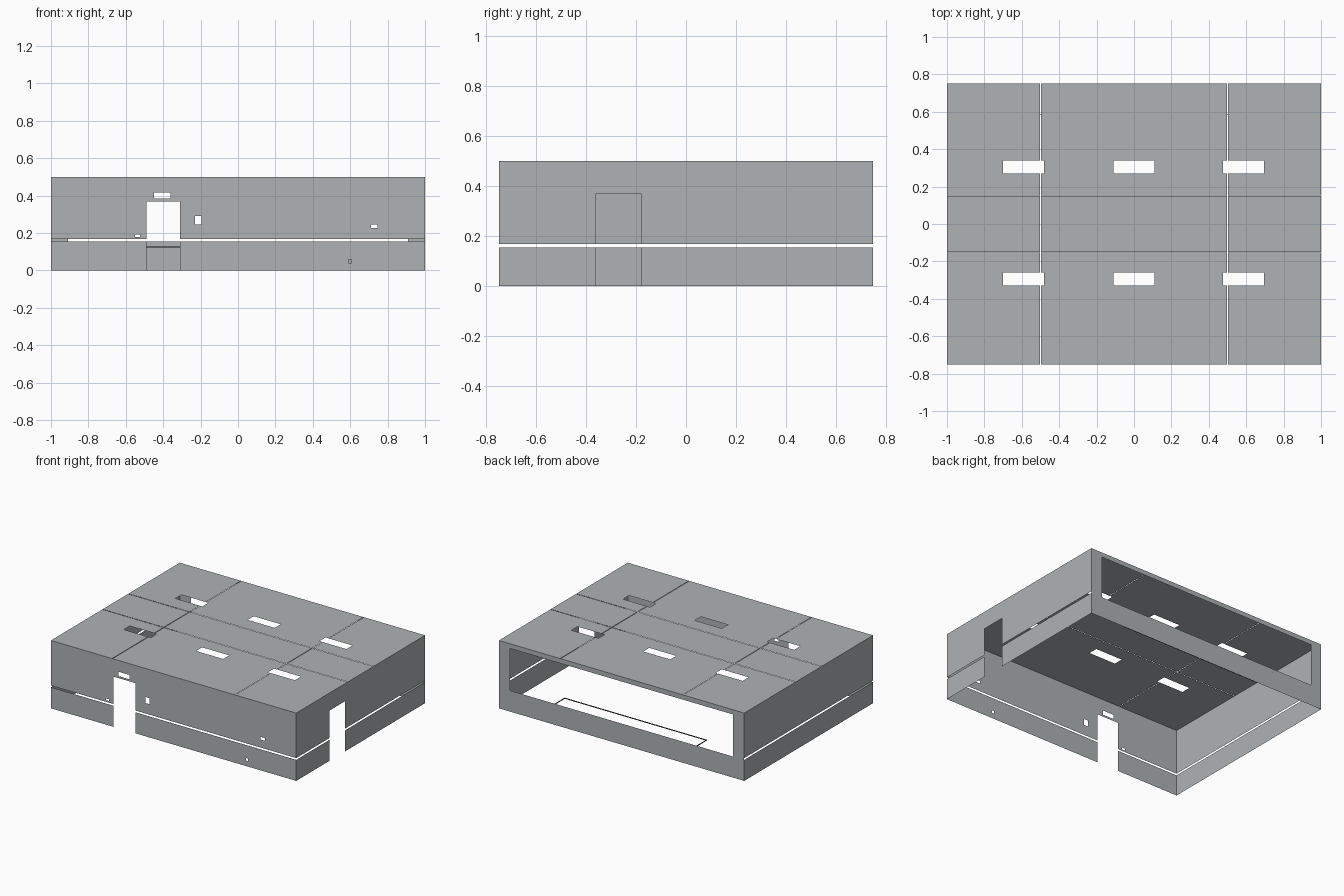
import bpy
import bmesh

cube = bpy.data.objects.get("Cube")
if cube:
    bpy.data.objects.remove(cube, do_unlink=True)

W, D, H = 1.0, 0.75, 0.5          # half width, half depth, height
SLIT = (0.155, 0.168)             # slot running around three walls


def make_material(name, rgb):
    mat = bpy.data.materials.new(name)
    mat.use_nodes = True
    color = (*rgb, 1.0)
    mat.diffuse_color = color
    mat.node_tree.nodes["Principled BSDF"].inputs["Base Color"].default_value = color
    return mat


grey = make_material("panel grey", (0.42, 0.45, 0.46))
dark = make_material("rim dark grey", (0.05, 0.05, 0.05))


def sheet(name, u_range, v_range, holes, place, flip=False):
    """Flat sheet with rectangular holes (u0, u1, v0, v1), placed by a mapping."""
    us = sorted({*u_range, *(u for h in holes for u in h[:2])})
    vs = sorted({*v_range, *(v for h in holes for v in h[2:])})
    bm = bmesh.new()
    verts = {}

    def vert(u, v):
        if (u, v) not in verts:
            verts[u, v] = bm.verts.new(place(u, v))
        return verts[u, v]

    for u0, u1 in zip(us, us[1:]):
        for v0, v1 in zip(vs, vs[1:]):
            cu, cv = (u0 + u1) / 2, (v0 + v1) / 2
            if any(a < cu < b and c < cv < d for a, b, c, d in holes):
                continue
            ring = [vert(u0, v0), vert(u1, v0), vert(u1, v1), vert(u0, v1)]
            bm.faces.new(ring[::-1] if flip else ring)
    mesh = bpy.data.meshes.new(name)
    bm.to_mesh(mesh)
    bm.free()
    obj = bpy.data.objects.new(name, mesh)
    bpy.context.collection.objects.link(obj)
    mesh.materials.append(grey)
    return obj


# Front wall: doorway, slot, sign opening and small service openings
sheet("front_wall", (-W, W), (0, H), [
    (-0.49, -0.31, 0, 0.37),
    (-W, W, *SLIT),
    (-0.45, -0.36, 0.385, 0.417),
    (-0.23, -0.195, 0.245, 0.29),
    (-0.55, -0.525, 0.18, 0.193),
    (0.71, 0.745, 0.227, 0.247),
    (0.592, 0.608, 0.04, 0.06),
], lambda u, v: (u, -D, v))

# Side walls: slot in both, doorway on one
sheet("left_wall", (-D, D), (0, H),
      [(-0.36, -0.18, 0, 0.37), (-D, D, *SLIT)], lambda u, v: (W, u, v))
sheet("right_wall", (-D, D), (0, H),
      [(-D, D, *SLIT)], lambda u, v: (-W, u, v), flip=True)

# Back wall: a frame around one wide opening
sheet("back_frame", (-W, W), (0, H),
      [(-0.91, 0.91, SLIT[0], 0.465)], lambda u, v: (u, D, v), flip=True)

# Ceiling: six light openings and narrow panel joints
lights = [(x, x + 0.22, y, y + 0.07)
          for x in (-0.7, -0.11, 0.475) for y in (-0.33, 0.27)]
joint = 0.0015
joints = [(x - joint, x + joint, -D, D) for x in (-0.5, 0.5)]
joints += [(-W, W, y - joint, y + joint) for y in (-0.15, 0.15)]
sheet("ceiling", (-W, W), (-D, D), lights + joints, lambda u, v: (u, v, H))


# Thin rim of a shelf behind the back opening
def bar(name, x0, x1, y0, y1, z0, z1):
    bpy.ops.mesh.primitive_cube_add(
        size=1, location=((x0 + x1) / 2, (y0 + y1) / 2, (z0 + z1) / 2))
    obj = bpy.context.object
    obj.name = name
    obj.scale = (x1 - x0, y1 - y0, z1 - z0)
    obj.data.materials.append(dark)


T, X = 0.004, 0.58
bar("shelf_rim_inner", -X, X, 0.585, 0.585 + T, 0.122, 0.128)
for side, x in (("left", X - T), ("right", -X)):
    bar("shelf_rim_" + side, x, x + T, 0.585, D, 0.122, 0.128)
